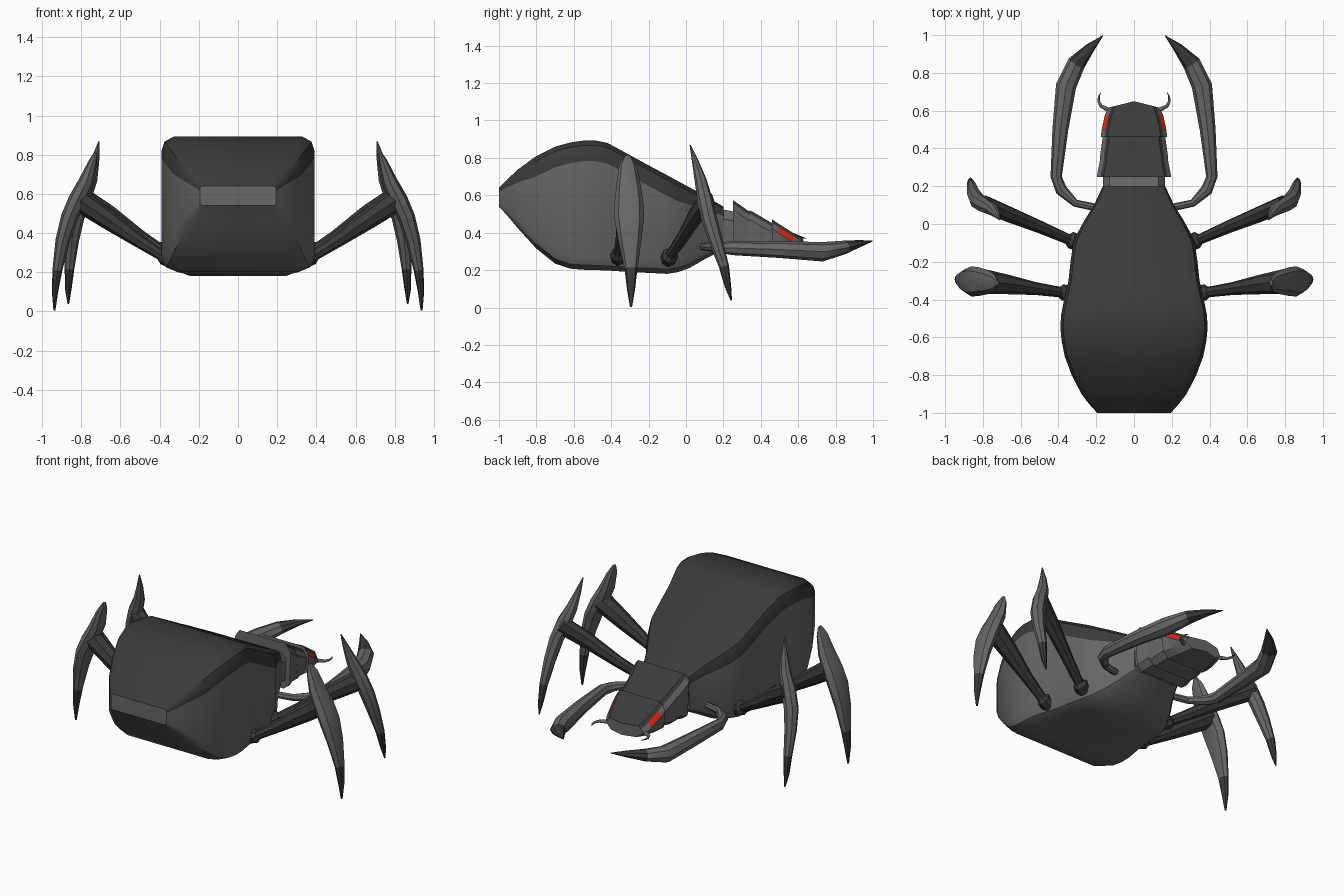
import bpy, bmesh, math
from mathutils import Vector


def material(name, rgb):
    m = bpy.data.materials.new(name)
    m.diffuse_color = (*rgb, 1)
    return m


MATS = [material("grey shell", (0.135, 0.135, 0.135)),
        material("dark shell", (0.043, 0.043, 0.043)),
        material("red eye", (0.75, 0.02, 0.006))]
GREY, DARK, RED = 0, 1, 2


def skin(name, rings, pick, angle, mirror=False, caps=(GREY, GREY)):
    """Bridge rings of points; pick(ring, side) gives the colour of each face."""
    bm = bmesh.new()
    vs = [[bm.verts.new(p) for p in r] for r in rings]
    n = len(rings[0])
    for i in range(len(vs) - 1):
        for j in range(n):
            k = (j + 1) % n
            f = bm.faces.new((vs[i][j], vs[i][k], vs[i + 1][k], vs[i + 1][j]))
            f.material_index = pick(i, j)
    for ring, c in zip((vs[0], vs[-1]), caps):
        bm.faces.new(ring).material_index = c
    bmesh.ops.recalc_face_normals(bm, faces=bm.faces[:])
    me = bpy.data.meshes.new(name)
    bm.to_mesh(me)
    bm.free()
    for m in MATS:
        me.materials.append(m)
    me.polygons.foreach_set("use_smooth", [True] * len(me.polygons))
    me.set_sharp_from_angle(angle=math.radians(angle))
    ob = bpy.data.objects.new(name, me)
    bpy.context.collection.objects.link(ob)
    if mirror:
        ob.modifiers.new("Mirror", 'MIRROR').use_mirror_merge = False
    return ob


def shell_ring(y, hw, zt, zb, top, bottom, k=1, bulge=0):
    """Boxy section with bevelled corners; offsets are (inset, drop) pairs."""
    half = [(hw - a * k, zt - b * k) for a, b in top]
    half += [(hw - a * k, zb + b * k) for a, b in reversed(bottom)]
    pts = [(0, zt)] + half + [(0, zb)] + [(-x, z) for x, z in reversed(half)]
    return [(x, y + bulge * (1 - abs(x) / hw), z) for x, z in pts]


def shell(name, sections, top, bottom, dark_bands, eye=None, scale_k=False, bulge=0):
    rings = []
    for i, (y, hw, zt, zb) in enumerate(sections):
        k = min(1, (zt - zb) / 0.5) if scale_k else 1
        b = bulge if i == len(sections) - 1 else 0
        rings.append(shell_ring(y, hw, zt, zb, top, bottom, k, b))
    n = len(rings[0])

    def pick(i, j):
        band = min(j, n - 1 - j)
        if eye and (i, band) == eye:
            return RED
        return DARK if band < dark_bands else GREY
    return skin(name, rings, pick, 32)


def limb(name, nodes, ref, color=GREY, dark_from=99, sides=8, angle=30):
    """Tapered tube; nodes are x, y, z, radius along ref, radius across."""
    P = [Vector(q[:3]) for q in nodes]
    rings = []
    for i, q in enumerate(nodes):
        t = (P[min(i + 1, len(P) - 1)] - P[max(i - 1, 0)]).normalized()
        u = (Vector(ref) - t * t.dot(Vector(ref))).normalized()
        v = t.cross(u)
        rings.append([P[i] + u * q[3] * math.cos(a) + v * q[4] * math.sin(a)
                      for a in (2 * math.pi * j / sides for j in range(sides))])
    end = DARK if dark_from < 99 else color
    return skin(name, rings, lambda i, j: DARK if i >= dark_from else color,
                angle, True, (color, end))


# Abdomen: y, half width, top, bottom
shell("abdomen", [
    (-1.0, .195, .64, .54), (-.95, .24, .69, .485), (-.9, .278, .737, .425),
    (-.8, .33, .81, .315), (-.7, .367, .86, .235), (-.62, .383, .882, .208),
    (-.55, .39, .892, .202), (-.48, .386, .892, .2), (-.42, .374, .88, .198),
    (-.3, .347, .815, .19), (-.2, .336, .76, .185), (-.1, .322, .707, .18),
    (-.04, .295, .674, .19), (.02, .262, .642, .212), (.1, .212, .598, .258),
    (.2, .165, .54, .31)],
    top=[(.06, 0), (.015, .025), (0, .07), (0, .11)],
    bottom=[(.08, 0), (.02, .025), (0, .07)], dark_bands=4, scale_k=True)

# Neck and stepped head segments
edge_top = [(.035, 0), (.02, .018), (0, .05)]
edge_bot = [(.05, 0), (.01, .03)]
shell("neck", [(.17, .165, .53, .31), (.27, .165, .51, .31)],
      edge_top, edge_bot, 0)
shell("rear_head_segment", [(.25, .197, .575, .285), (.35, .178, .505, .305)],
      edge_top, edge_bot, 2)
shell("middle_head_segment", [(.34, .18, .52, .285), (.36, .18, .51, .285),
                              (.47, .164, .445, .305)], edge_top, edge_bot, 2)
shell("head", [(.46, .176, .472, .285), (.495, .172, .448, .285),
               (.575, .155, .398, .287), (.615, .138, .368, .295)],
      edge_top, edge_bot, 2, eye=(1, 2), bulge=.035)

# Mandibles
limb("mandible", [(.11, .59, .325, .014, .014), (.15, .612, .325, .011, .011),
                  (.175, .625, .325, .009, .009), (.187, .65, .325, .007, .007),
                  (.186, .675, .325, .005, .005), (.174, .70, .325, .001, .001)],
     (0, 0, 1), angle=60)

# Grasping forelegs
limb("foreleg", [(.19, .085, .325, .02, .02), (.31, .11, .325, .022, .02),
                 (.385, .18, .32, .028, .032), (.412, .25, .318, .038, .03),
                 (.39, .5, .31, .045, .042), (.36, .73, .298, .052, .054),
                 (.305, .85, .322, .036, .048), (.235, .93, .342, .019, .027),
                 (.165, .997, .355, .002, .002)], (0, 0, 1), dark_from=6)

# Walking legs: dark thighs with socket rings
limb("middle_thigh", [(.28, -.105, .255, .045, .045), (.335, -.085, .275, .045, .045),
                      (.35, -.08, .285, .028, .028), (.5, -.015, .38, .034, .036),
                      (.66, .05, .49, .042, .052), (.80, .11, .575, .045, .06)],
     (0, 1, 0), DARK)
limb("hind_thigh", [(.31, -.37, .255, .042, .042), (.38, -.362, .28, .042, .042),
                    (.395, -.36, .29, .028, .028), (.52, -.342, .37, .034, .036),
                    (.67, -.32, .475, .052, .052), (.81, -.303, .57, .068, .06)],
     (0, 1, 0), DARK)

# Walking legs: grey blade shins with dark tips
limb("middle_shin", [(.71, .022, .868, .003, .003), (.727, .05, .78, .018, .02),
                     (.752, .078, .68, .032, .036), (.79, .098, .59, .04, .046),
                     (.828, .122, .48, .042, .044), (.848, .158, .36, .037, .036),
                     (.86, .203, .22, .027, .025), (.866, .225, .11, .017, .016),
                     (.866, .242, .038, .004, .004)],
     (0, 1, 0), dark_from=6)
limb("hind_shin", [(.725, -.312, .812, .016, .008), (.74, -.312, .765, .045, .022),
                   (.775, -.308, .66, .064, .04), (.82, -.305, .57, .076, .046),
                   (.86, -.304, .48, .08, .044), (.895, -.3, .36, .062, .037),
                   (.922, -.294, .21, .035, .025), (.934, -.294, .1, .022, .016),
                   (.937, -.294, .004, .006, .005)],
     (0, 1, 0), dark_from=6)
